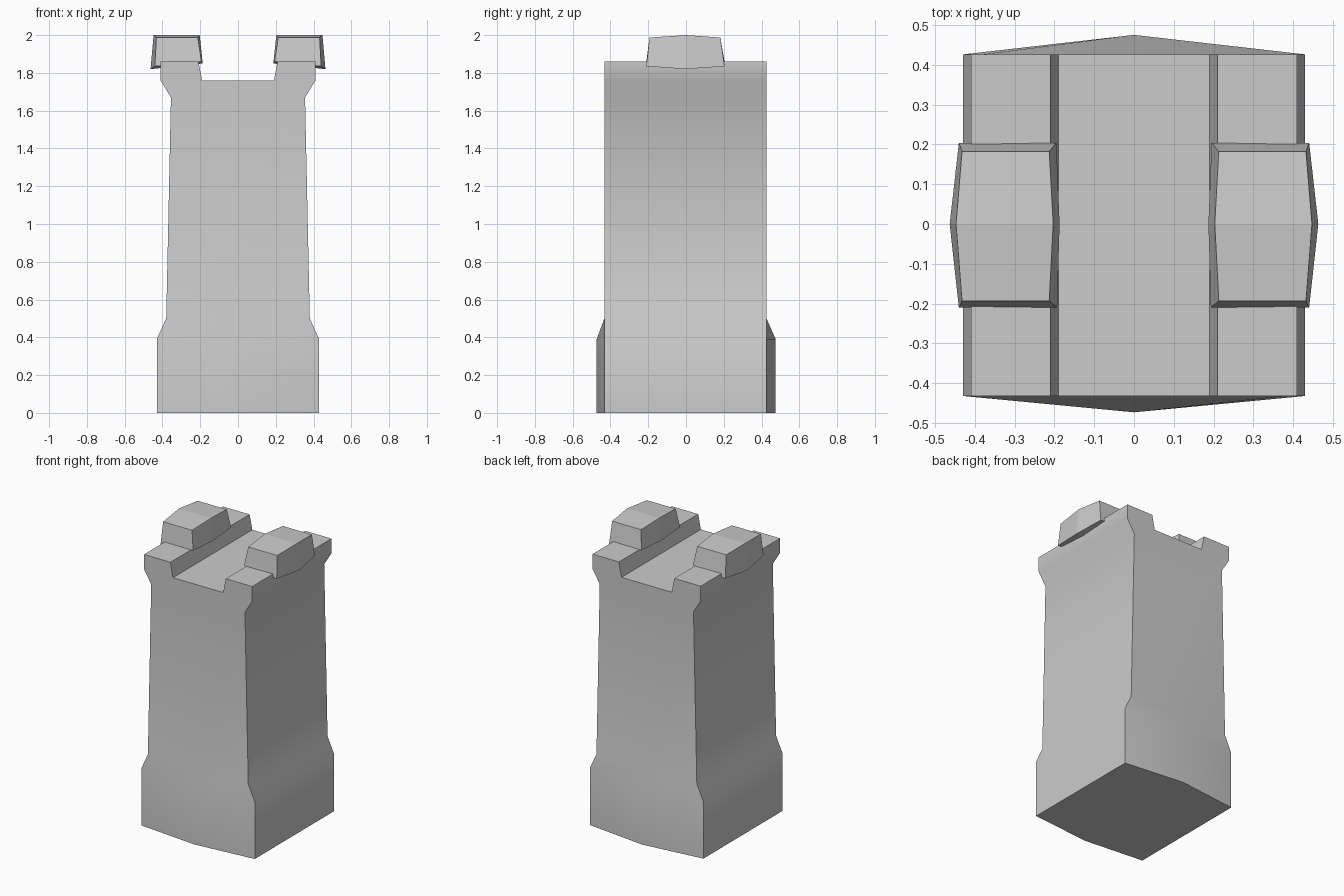
import bpy, bmesh, math

if "Cube" in bpy.data.objects:
    bpy.data.objects.remove(bpy.data.objects["Cube"])


def make_object(name, verts, faces, mirror=False):
    mesh = bpy.data.meshes.new(name)
    bm = bmesh.new()
    vs = [bm.verts.new(v) for v in verts]
    for f in faces:
        bm.faces.new([vs[i] for i in f])
    bmesh.ops.recalc_face_normals(bm, faces=bm.faces)
    bm.to_mesh(mesh)
    bm.free()
    obj = bpy.data.objects.new(name, mesh)
    bpy.context.collection.objects.link(obj)
    if mirror:
        mod = obj.modifiers.new("Mirror", "MIRROR")
        mod.use_clip = False
        mod.use_mirror_merge = False
    return obj


# Tower: front outline carried through to the back, with a bowed plinth
right = [(.43, 0), (.43, .39), (.38, .5), (.355, 1.67),
         (.41, 1.76), (.41, 1.86), (.21, 1.86), (.19, 1.76)]
outline = [(0, 0)] + right + [(-x, z) for x, z in reversed(right)]
n = len(outline)
points = outline + [(0, .39), (0, .5)]      # plinth centre points
verts = []
for flat, bowed in ((-.432, -.473), (.426, .475)):
    verts += [(x, bowed if x == 0 and z < .45 else flat, z) for x, z in points]
end = [[0, 1, 2, n], [n, 2, 3, n + 1], [n - 1, 0, n, n - 2],
       [n - 2, n, n + 1, n - 3], [n + 1] + list(range(3, n - 2))]
m = len(points)
faces = end + [[i + m for i in reversed(f)] for f in end]
faces += [[i, (i + 1) % n, (i + 1) % n + m, i + m] for i in range(n)]
tower = make_object("tower", verts, faces)
bpy.ops.object.select_all(action='DESELECT')
tower.select_set(True)
bpy.context.view_layer.objects.active = tower
bpy.ops.object.shade_smooth_by_angle(angle=math.radians(35))

# Battlement blocks: three cross-sections along y, mirrored to the other side
# Each: outer bottom, outer top, inner top, inner bottom as (x, z), then y bottom and top
sections = [
    ((.44, 1.835), (.432, 1.987), (.213, 1.987), (.193, 1.86), -.21, -.193),
    ((.463, 1.82), (.447, 2.0), (.203, 2.0), (.187, 1.85), 0, 0),
    ((.44, 1.835), (.432, 1.987), (.213, 1.987), (.195, 1.86), .204, .182),
]
verts = [(s[i][0], s[4] if i in (0, 3) else s[5], s[i][1])
         for s in sections for i in range(4)]
faces = [[0, 1, 2, 3], [8, 9, 10, 11]]
faces += [[r + i, r + (i + 1) % 4, r + 4 + (i + 1) % 4, r + 4 + i]
          for r in (0, 4) for i in range(4)]
make_object("battlement_blocks", verts, faces, mirror=True)
